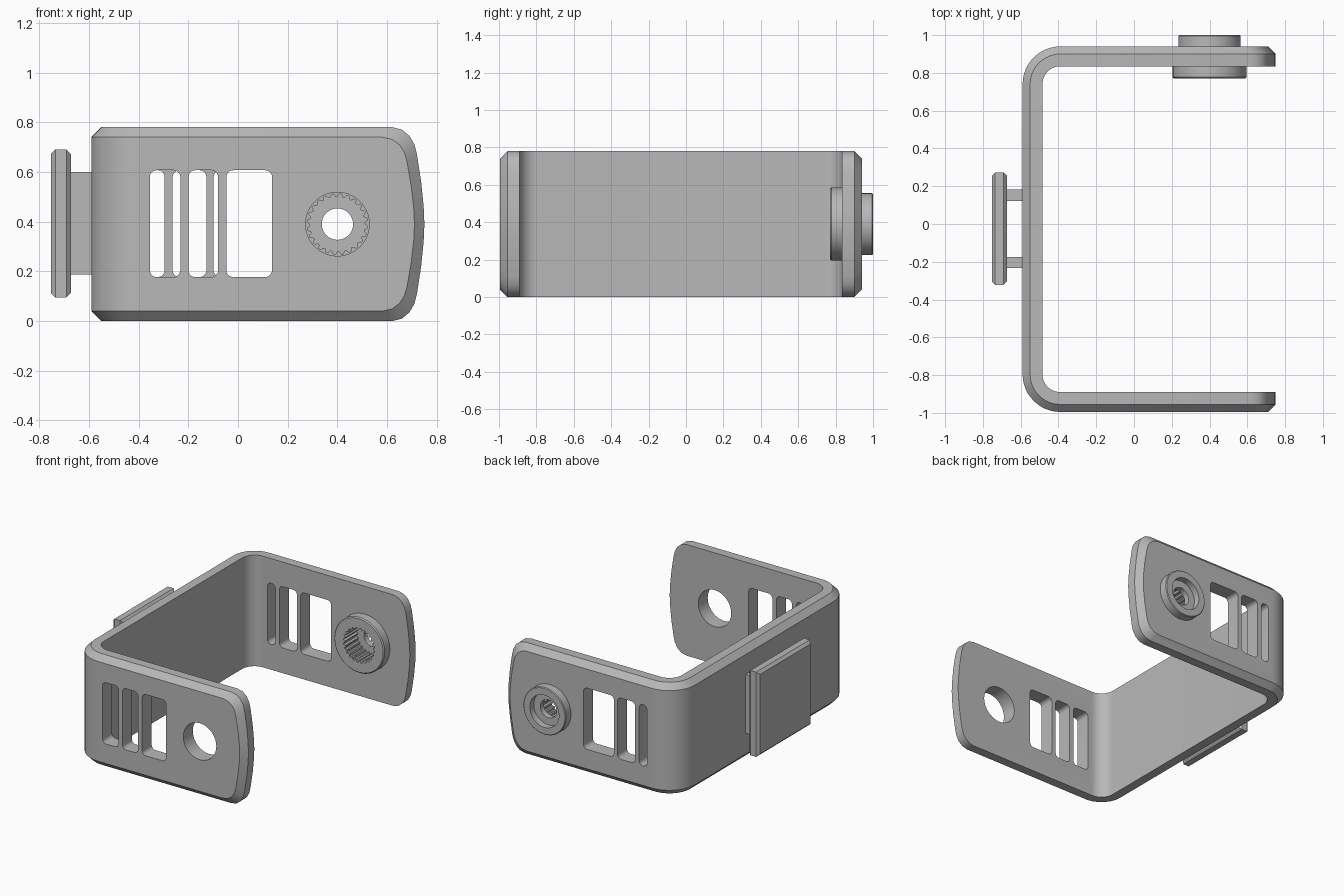
import bpy, bmesh
from math import sin, cos, pi, radians

cube = bpy.data.objects.get("Cube")
if cube:
    bpy.data.objects.remove(cube)

grey = bpy.data.materials.new("plain grey")
grey.use_nodes = True
grey.diffuse_color = (0.48, 0.48, 0.48, 1)
grey.node_tree.nodes["Principled BSDF"].inputs["Base Color"].default_value = (0.48, 0.48, 0.48, 1)

MID = 0.39            # mid height of the strap
FRONT, BACK = -0.995, 0.94


def finish(name, bm):
    bmesh.ops.recalc_face_normals(bm, faces=bm.faces)
    mesh = bpy.data.meshes.new(name)
    bm.to_mesh(mesh)
    bm.free()
    ob = bpy.data.objects.new(name, mesh)
    bpy.context.collection.objects.link(ob)
    mesh.materials.append(grey)
    return ob


def activate(ob):
    bpy.ops.object.select_all(action='DESELECT')
    ob.select_set(True)
    bpy.context.view_layer.objects.active = ob


def smooth(ob):
    activate(ob)
    bpy.ops.object.shade_smooth_by_angle(angle=radians(30))


def box(name, lo, hi, bevel=0, segments=1, along=()):
    """Box between two corners; bevels the edges that run along the given axes."""
    bm = bmesh.new()
    bmesh.ops.create_cube(bm, size=1)
    for v in bm.verts:
        v.co = [l + (c + 0.5) * (h - l) for c, l, h in zip(v.co, lo, hi)]
    if bevel:
        edges = [e for e in bm.edges
                 if any(abs(e.verts[0].co[a] - e.verts[1].co[a]) > 1e-4 for a in along)]
        bmesh.ops.bevel(bm, geom=edges, offset=bevel, segments=segments,
                        profile=0.5, affect='EDGES')
    return finish(name, bm)


def lathe(name, profile, steps, x=0.4, z=MID):
    """Closed ring turned about a y axis; each profile point is (radius, y, tooth depth)."""
    bm = bmesh.new()
    rings = []
    for i in range(steps):
        a = 2 * pi * i / steps
        tooth = 1 if i % 4 < 2 else 0
        rings.append([bm.verts.new((x + (r - d * tooth) * cos(a), y, z + (r - d * tooth) * sin(a)))
                      for r, y, d in profile])
    n = len(profile)
    for i in range(steps):
        a, b = rings[i], rings[(i + 1) % steps]
        for j in range(n):
            k = (j + 1) % n
            bm.faces.new((a[j], a[k], b[k], b[j]))
    return finish(name, bm)


def cut(target, cutter):
    cutter.hide_render = True
    mod = target.modifiers.new("cut", 'BOOLEAN')
    mod.operation = 'DIFFERENCE'
    mod.solver = 'EXACT'
    mod.object = cutter
    activate(target)
    bpy.ops.object.modifier_apply(modifier=mod.name)
    bpy.data.objects.remove(cutter)


# U-shaped strap: a chamfered section swept round the bends and tapered at the ends
CHAMFER, THICK, RADIUS = 0.04, 0.105, 0.2
END = [(0.62, 0.39), (0.66, 0.38), (0.69, 0.355), (0.71, 0.32),
       (0.72, 0.28), (0.737, 0.17), (0.747, 0.07), (0.75, 0.0)]


def arm(y, inward):
    return [((x - CHAMFER, y), (x, y + inward * CHAMFER), (x, y + inward * THICK), h)
            for x, h in END]


def bend(cy, start, stop):
    out = []
    for i in range(13):
        a = radians(start + (stop - start) * i / 12)
        pts = [(-0.39 + r * cos(a), cy + r * sin(a))
               for r in (RADIUS, RADIUS - CHAMFER, RADIUS - THICK)]
        out.append((*pts, MID))
    return out


stations = (arm(FRONT, 1)[::-1] + bend(FRONT + RADIUS, 270, 180)
            + bend(BACK - RADIUS, 180, 90) + arm(BACK, -1))
bm = bmesh.new()
rows = []
for outer, mid, inner, h in stations:
    ho = h * (MID - CHAMFER) / MID
    section = [(inner, -h), (inner, h), (mid, h), (outer, ho), (outer, -ho), (mid, -h)]
    rows.append([bm.verts.new((p[0], p[1], MID + dz)) for p, dz in section])
for a, b in zip(rows, rows[1:]):
    for j in range(6):
        k = (j + 1) % 6
        bm.faces.new((a[j], a[k], b[k], b[j]))
bmesh.ops.remove_doubles(bm, verts=bm.verts, dist=1e-5)
bmesh.ops.dissolve_degenerate(bm, edges=bm.edges, dist=1e-5)
strap = finish("strap", bm)

# Vent slots in both arms
front_slots = [(-0.355, -0.232), (-0.2, -0.08), (-0.047, 0.137)]
back_slots = [(-0.355, -0.295), (-0.263, -0.127), (-0.098, 0.137)]
for y, slots in ((FRONT, front_slots), (BACK, back_slots)):
    for x0, x1 in slots:
        cut(strap, box("slot_cutter", (x0, y - 0.2, 0.177), (x1, y + 0.2, 0.607),
                       0.028, 5, along=(1,)))

# Round holes: open in the front arm, filled by the boss in the back arm
for y, r in ((FRONT, 0.128), (BACK, 0.145)):
    bm = bmesh.new()
    bmesh.ops.create_cone(bm, cap_ends=True, segments=64, radius1=r, radius2=r, depth=0.4)
    for v in bm.verts:
        v.co = (0.4 + v.co.x, y + v.co.z, MID + v.co.y)
    cut(strap, finish("hole_cutter", bm))
smooth(strap)

# Boss with a toothed bore inside and a plain recess outside
boss = lathe("toothed_boss", [
    (0.188, 0.77, 0), (0.195, 0.777, 0), (0.195, 0.845, 0), (0.165, 0.845, 0),
    (0.165, 0.995, 0), (0.16, 1.0, 0), (0.113, 1.0, 0), (0.113, 0.955, 0),
    (0.063, 0.955, 0), (0.063, 0.915, 0), (0.122, 0.915, 0.012), (0.122, 0.77, 0.012)], 96)
smooth(boss)

# Clip on the closed side: plate carried by two rails
box("clip_plate", (-0.753, -0.322, 0.095), (-0.672, 0.272, 0.69), 0.018, along=(1, 2))
for side, y0, y1 in (("left", 0.122, 0.182), ("right", -0.232, -0.175)):
    box(side + "_clip_rail", (-0.68, y0, 0.187), (-0.57, y1, 0.6))
